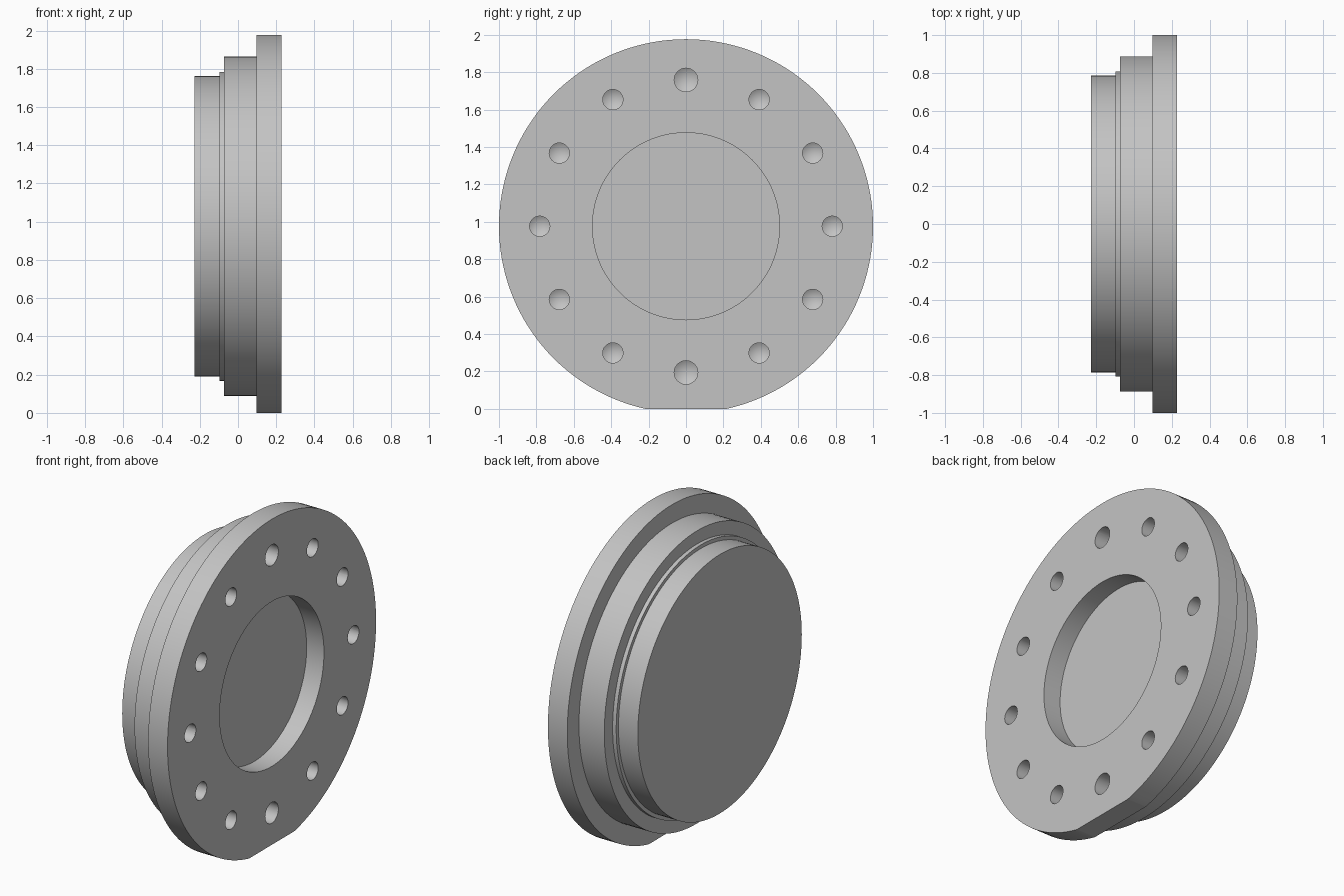
import bpy
import bmesh
import math
from mathutils import Matrix, Vector

cube = bpy.data.objects.get("Cube")
if cube:
    bpy.data.objects.remove(cube, do_unlink=True)

CENTRE_Z = 0.976
FRONT_X = 0.227

steel = bpy.data.materials.new("plain_grey")
steel.use_nodes = True
colour = (0.55, 0.55, 0.55, 1)
steel.diffuse_color = colour
steel.node_tree.nodes["Principled BSDF"].inputs["Base Color"].default_value = colour


def lathe(bm, profile, steps, offset=(0, 0, 0)):
    """Spin an (x, radius) profile, closed on the x axis, into a solid."""
    verts = [bm.verts.new((x, 0, r)) for x, r in profile]
    edges = [bm.edges.new(pair) for pair in zip(verts, verts[1:])]
    bmesh.ops.spin(bm, geom=verts + edges, cent=(0, 0, 0), axis=(1, 0, 0),
                   angle=math.tau, steps=steps, use_duplicate=False)
    bmesh.ops.remove_doubles(bm, verts=bm.verts, dist=0.0001)
    bmesh.ops.recalc_face_normals(bm, faces=bm.faces)
    bmesh.ops.transform(bm, matrix=Matrix.Translation(offset), verts=bm.verts)


def make_object(name, bm):
    mesh = bpy.data.meshes.new(name)
    bm.to_mesh(mesh)
    bm.free()
    mesh.materials.append(steel)
    obj = bpy.data.objects.new(name, mesh)
    bpy.context.collection.objects.link(obj)
    return obj


# Stepped body with a shallow round pocket in the flange face
bm = bmesh.new()
lathe(bm, [(-0.227, 0), (-0.227, 0.786), (-0.097, 0.786), (-0.097, 0.808),
           (-0.073, 0.808), (-0.073, 0.888), (0.097, 0.888), (0.097, 1),
           (FRONT_X, 1), (FRONT_X, 0.5), (0.111, 0.5), (0.111, 0)],
      144, (0, 0, CENTRE_Z))

# Flat cut along the bottom of the flange
cut = bmesh.ops.bisect_plane(bm, geom=bm.verts[:] + bm.edges[:] + bm.faces[:],
                             plane_co=(0, 0, 0), plane_no=(0, 0, -1),
                             clear_outer=True)
rim = [e for e in cut["geom_cut"] if isinstance(e, bmesh.types.BMEdge)]
bmesh.ops.contextual_create(bm, geom=rim)
bmesh.ops.recalc_face_normals(bm, faces=bm.faces)
flange = make_object("flange_cap", bm)

# Ring of blind drilled holes with conical bottoms, larger at top and bottom
drills = bmesh.new()
for i in range(12):
    angle = math.tau * i / 12
    radius = 0.063 if i % 6 == 0 else 0.054
    depth = FRONT_X - 0.16
    one = bmesh.new()
    lathe(one, [(depth - radius * 0.6, 0), (depth, radius),
                (FRONT_X + 0.05, radius), (FRONT_X + 0.05, 0)], 32,
          Vector((0, 0.782 * math.sin(angle), CENTRE_Z + 0.782 * math.cos(angle))))
    temp = bpy.data.meshes.new("drill")
    one.to_mesh(temp)
    one.free()
    drills.from_mesh(temp)
    bpy.data.meshes.remove(temp)
cutter = make_object("hole_cutter", drills)

drilling = flange.modifiers.new("bolt_holes", 'BOOLEAN')
drilling.operation = 'DIFFERENCE'
drilling.solver = 'EXACT'
drilling.object = cutter

bpy.ops.object.select_all(action='DESELECT')
flange.select_set(True)
bpy.context.view_layer.objects.active = flange
bpy.ops.object.modifier_apply(modifier=drilling.name)
bpy.data.objects.remove(cutter, do_unlink=True)
bpy.ops.object.shade_smooth_by_angle(angle=math.radians(30))
